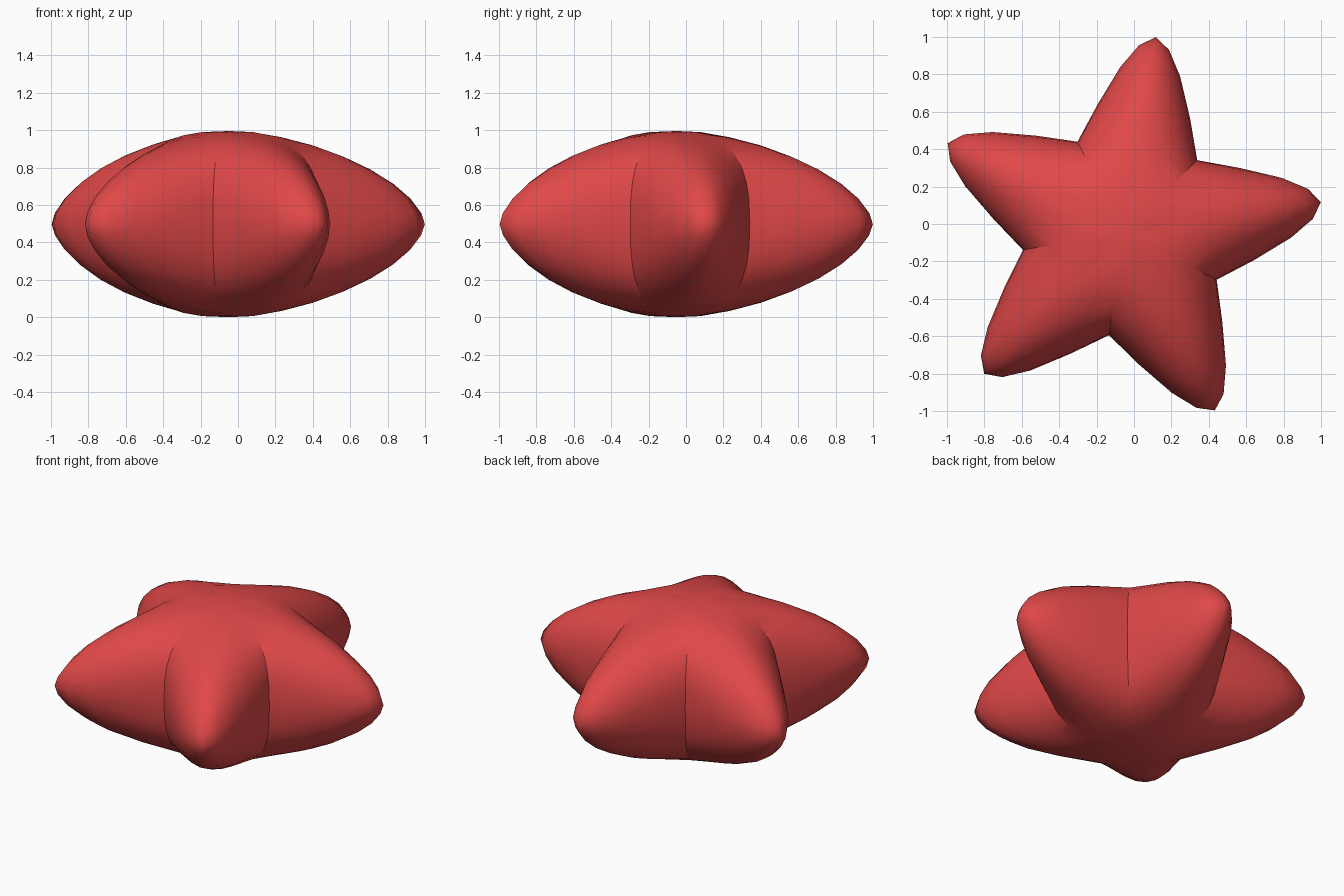
import bpy, bmesh, math

if "Cube" in bpy.data.objects:
    bpy.data.objects.remove(bpy.data.objects["Cube"])

CENTRE = (-0.05, -0.05, 0.4975)
HALF_HEIGHT = 0.4975
RINGS = 9            # rings from the equator to each pole
ARMS = 5
TURN = math.radians(9)

# Half outline of one arm: (distance along the arm, half width), tip to notch
HALF = [(1.062, 0.0), (1.006, 0.081), (0.875, 0.162), (0.66, 0.25), (0.447, 0.322)]

# Full outline in polar form: angle, radius, and 0..1 from tip to notch
outline = []
for arm in range(ARMS):
    base = TURN + arm * math.tau / ARMS
    for u, v in [(u, -v) for u, v in HALF[:0:-1]] + HALF[:-1]:
        a = math.atan2(v, u)
        outline.append((base + a, math.hypot(u, v), min(1.0, abs(a) / math.radians(36))))

bm = bmesh.new()


def ring(lat):
    """Outline shrunk along a rounded profile: slim at tips, boxy at notches."""
    verts = []
    for ang, rad, t in outline:
        p = 1.65 + 1.0 * t ** 1.3
        r = rad * max(0.0, math.cos(lat)) ** (2 / p)
        z = math.copysign(abs(math.sin(lat)) ** (2 / p), lat) * HALF_HEIGHT
        verts.append(bm.verts.new((CENTRE[0] + r * math.cos(ang),
                                   CENTRE[1] + r * math.sin(ang),
                                   CENTRE[2] + z)))
    return verts


# Puffed star body: stacked rings closed by a pole at top and bottom
lats = [math.pi / 2 * i / RINGS for i in range(1 - RINGS, RINGS)]
rings = [ring(a) for a in lats]
n = len(outline)
for low, high in zip(rings, rings[1:]):
    for i in range(n):
        j = (i + 1) % n
        bm.faces.new((low[i], low[j], high[j], high[i]))
bottom = bm.verts.new((CENTRE[0], CENTRE[1], CENTRE[2] - HALF_HEIGHT))
top = bm.verts.new((CENTRE[0], CENTRE[1], CENTRE[2] + HALF_HEIGHT))
for i in range(n):
    j = (i + 1) % n
    bm.faces.new((bottom, rings[0][j], rings[0][i]))
    bm.faces.new((top, rings[-1][i], rings[-1][j]))

# Smooth everywhere, with a crease down each notch between arms
for f in bm.faces:
    f.smooth = True
for k, (low, high) in enumerate(zip(rings, rings[1:])):
    if max(abs(lats[k]), abs(lats[k + 1])) < math.radians(55):
        for i in range(n):
            if outline[i][2] > 0.98:
                bm.edges.get((low[i], high[i])).smooth = False

bmesh.ops.recalc_face_normals(bm, faces=bm.faces[:])
mesh = bpy.data.meshes.new("puffy_star")
bm.to_mesh(mesh)
bm.free()

red = bpy.data.materials.new("coral red")
red.diffuse_color = (0.75, 0.065, 0.065, 1.0)
red.use_nodes = True
red.node_tree.nodes["Principled BSDF"].inputs["Base Color"].default_value = red.diffuse_color
mesh.materials.append(red)
star = bpy.data.objects.new("puffy_star", mesh)
bpy.context.collection.objects.link(star)
